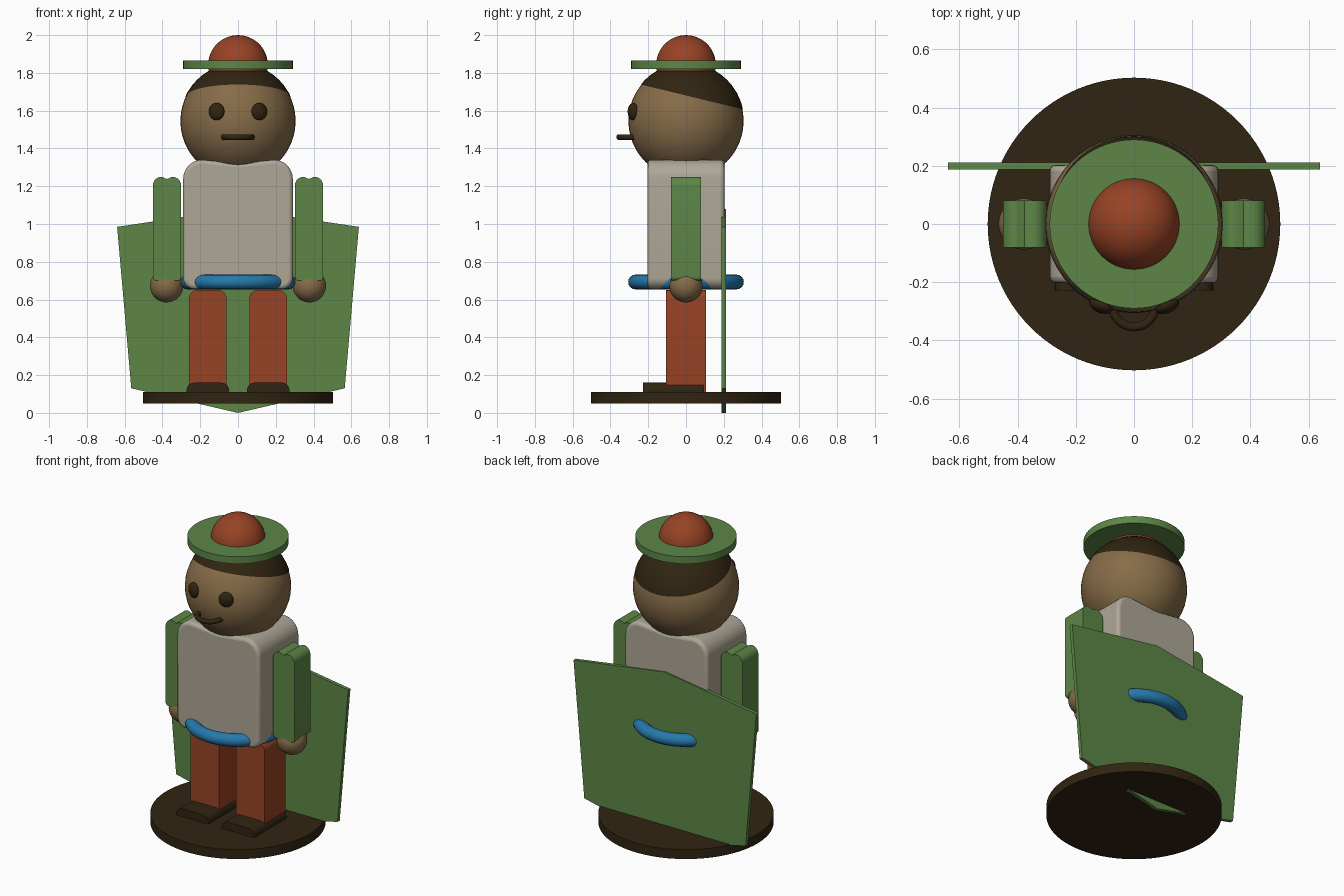
import bpy, bmesh, math
from mathutils import Vector

if "Cube" in bpy.data.objects:
    bpy.data.objects.remove(bpy.data.objects["Cube"], do_unlink=True)


def material(name, r, g, b):
    m = bpy.data.materials.new(name)
    m.use_nodes = True
    m.diffuse_color = (r, g, b, 1)
    m.node_tree.nodes["Principled BSDF"].inputs["Base Color"].default_value = (r, g, b, 1)
    return m


green = material("leaf green", 0.11, 0.24, 0.063)
brown = material("dark brown", 0.03, 0.018, 0.006)
skin = material("tan skin", 0.24, 0.15, 0.065)
red = material("brick red", 0.31, 0.056, 0.018)
cream = material("cream", 0.43, 0.39, 0.31)
blue = material("blue", 0.018, 0.19, 0.41)


def finish(ob, name, mat):
    ob.name = name
    ob.data.materials.append(mat)
    bpy.ops.object.select_all(action="DESELECT")
    ob.select_set(True)
    bpy.context.view_layer.objects.active = ob
    bpy.ops.object.shade_smooth_by_angle(angle=math.radians(35))
    return ob


def ball(name, mat, loc, size):
    bpy.ops.mesh.primitive_uv_sphere_add(segments=48, ring_count=24, radius=1, location=loc)
    ob = bpy.context.object
    ob.scale = size if isinstance(size, tuple) else (size,) * 3
    return finish(ob, name, mat)


def disc(name, mat, radius, z0, z1):
    bpy.ops.mesh.primitive_cylinder_add(vertices=96, radius=radius, depth=z1 - z0,
                                        location=(0, 0, (z0 + z1) / 2))
    return finish(bpy.context.object, name, mat)


def ring(name, mat, loc, major, minor):
    bpy.ops.mesh.primitive_torus_add(major_radius=major, minor_radius=minor, location=loc,
                                     major_segments=64, minor_segments=16)
    return finish(bpy.context.object, name, mat)


def extrude(name, mat, outline, y0, y1, bevel=0):
    """Extrude an x-z outline from y0 to y1."""
    bm = bmesh.new()
    face = bm.faces.new([bm.verts.new((x, y0, z)) for x, z in outline])
    out = bmesh.ops.extrude_face_region(bm, geom=[face])
    moved = [v for v in out["geom"] if isinstance(v, bmesh.types.BMVert)]
    bmesh.ops.translate(bm, verts=moved, vec=(0, y1 - y0, 0))
    bmesh.ops.recalc_face_normals(bm, faces=bm.faces)
    mesh = bpy.data.meshes.new(name)
    bm.to_mesh(mesh)
    bm.free()
    ob = bpy.data.objects.new(name, mesh)
    bpy.context.collection.objects.link(ob)
    finish(ob, name, mat)
    if bevel:
        mod = ob.modifiers.new("soft edges", "BEVEL")
        mod.width, mod.segments = bevel, 3
        mod.limit_method, mod.angle_limit = "ANGLE", math.radians(50)
    return ob


def block(x, half, z0, z1, top, bottom, dip=0):
    """Rounded block outline, with an optional notch in the top."""
    side = []
    for r, z, s in ((bottom, z0 + bottom, -1), (top, z1 - top, 1)):
        arc = [(half - r + r * math.cos(a), z + s * r * math.sin(a))
               for a in (math.pi / 2 * i / 8 for i in range(9))]
        side += arc if s > 0 else arc[::-1]
    notch = [(0, z1 - dip)] if dip else []
    return [(x + px, pz) for px, pz in side + notch] + [(x - px, pz) for px, pz in side[::-1]]


# Stand and cape
disc("base", brown, 0.503, 0.05, 0.11)
right = [(0.565, 0.13), (0.64, 0.985)]
cape = [(0, 0)] + right + [(0, 1.08)] + [(-x, z) for x, z in right[::-1]]
extrude("cape", green, cape, 0.188, 0.211)

# Body and belt
extrude("torso", cream, block(0, 0.29, 0.655, 1.34, 0.1, 0.06, 0.02), -0.203, 0.203, 0.02)
ring("belt", blue, (0, 0, 0.693), 0.267, 0.039)

# Limbs
for s, side in ((1, "left"), (-1, "right")):
    extrude(side + "_leg", red, block(s * 0.16, 0.1, 0.1, 0.65, 0.045, 0.005), -0.105, 0.105)
    extrude(side + "_shoe", brown, block(s * 0.16, 0.112, 0.1, 0.16, 0.04, 0.005), -0.228, 0.095)
    extrude(side + "_arm", green, block(s * 0.376, 0.075, 0.7, 1.25, 0.047, 0.02, 0.012),
            -0.08, 0.08)
    ball(side + "_hand", skin, (s * 0.378, 0, 0.673), 0.088)
    eye = ball(side + "_eye", brown, (s * 0.113, -0.28, 1.595), (0.043, 0.026, 0.046))
    eye.rotation_euler.z = s * 0.38

# Head
ball("head", skin, (0, 0, 1.545), 0.305)
ring("mouth", brown, (0, -0.28, 1.46), 0.074, 0.015)

# Hair: a thin shell kept above a tilted plane
hair = ball("hair", brown, (0, 0, 1.545), 0.308)
bm = bmesh.new()
bm.from_mesh(hair.data)
bmesh.ops.bisect_plane(bm, geom=bm.verts[:] + bm.edges[:] + bm.faces[:],
                       plane_co=Vector((0, 0.03, 0.128)) / 0.308,
                       plane_no=(0, 0.236, 0.97), clear_inner=True)
bm.to_mesh(hair.data)
bm.free()

# Hat
disc("hat_brim", green, 0.29, 1.82, 1.865)
ball("hat_crown", red, (0, 0, 1.842), 0.158)
